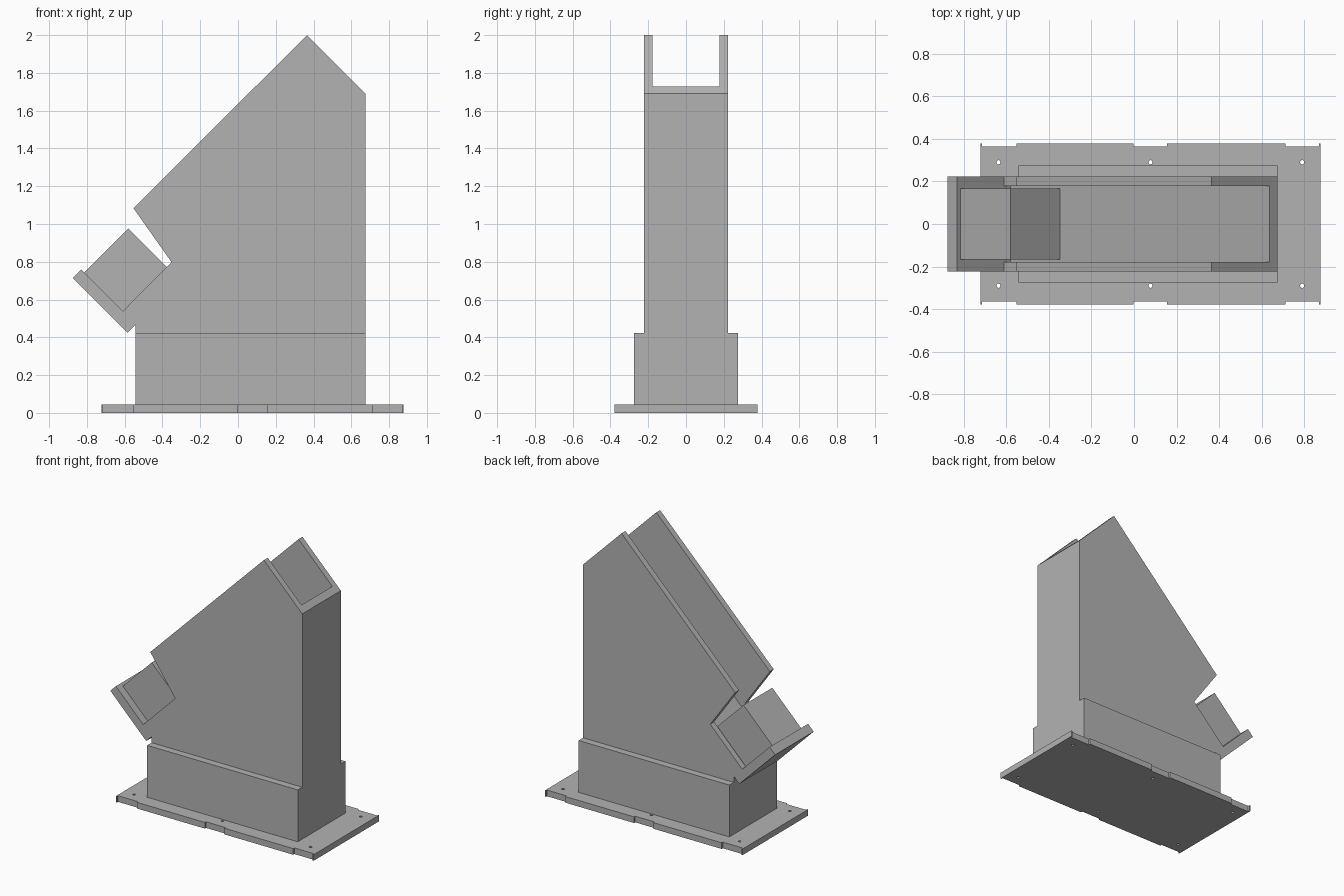
import bpy, bmesh

if "Cube" in bpy.data.objects:
    bpy.data.objects.remove(bpy.data.objects["Cube"])

grey = bpy.data.materials.new("plain grey")
grey.diffuse_color = (0.45, 0.45, 0.45, 1)
grey.use_nodes = True
grey.node_tree.nodes["Principled BSDF"].inputs["Base Color"].default_value = grey.diffuse_color


def prism(name, outline, low, high, axis):
    """Extrude a closed outline along y (x,z points) or z (x,y points)."""
    bm = bmesh.new()
    place = (lambda a, b: (a, low, b)) if axis == "y" else (lambda a, b: (a, b, low))
    face = bm.faces.new([bm.verts.new(place(a, b)) for a, b in outline])
    grown = bmesh.ops.extrude_face_region(bm, geom=[face])
    moved = [v for v in grown["geom"] if isinstance(v, bmesh.types.BMVert)]
    d = high - low
    bmesh.ops.translate(bm, verts=moved, vec=(0, d, 0) if axis == "y" else (0, 0, d))
    bmesh.ops.recalc_face_normals(bm, faces=bm.faces)
    mesh = bpy.data.meshes.new(name)
    bm.to_mesh(mesh)
    bm.free()
    mesh.materials.append(grey)
    obj = bpy.data.objects.new(name, mesh)
    bpy.context.collection.objects.link(obj)
    return obj


def cut(target, cutter):
    """Subtract a cutter from a part, then discard the cutter."""
    mod = target.modifiers.new("cut", "BOOLEAN")
    mod.operation = "DIFFERENCE"
    mod.solver = "EXACT"
    mod.object = cutter
    bpy.context.view_layer.objects.active = target
    bpy.ops.object.modifier_apply(modifier=mod.name)
    bpy.data.objects.remove(cutter, do_unlink=True)


# Base plate with shallow recesses along both long edges
edge, recess = 0.378, 0.365
steps = [(-0.722, edge), (-0.714, recess), (-0.553, edge), (-0.003, recess),
         (0.156, edge), (0.711, recess), (0.868, edge)]
side = []
for i, (x, y) in enumerate(steps):
    x_end = steps[i + 1][0] if i + 1 < len(steps) else 0.876
    side += [(x, y), (x_end, y)]
plate = prism("base_plate", side + [(x, -y) for x, y in reversed(side)], 0, 0.045, "z")

# Six screw holes
for x in (-0.637, 0.077, 0.79):
    for y in (-0.29, 0.29):
        bpy.ops.mesh.primitive_cylinder_add(vertices=16, radius=0.01, depth=0.2,
                                            location=(x, y, 0.02))
        hole = bpy.context.object
        hole.data.materials.append(grey)
        cut(plate, hole)

# Wider foot of the column
prism("foot", [(-0.542, 0.045), (0.675, 0.045), (0.675, 0.424), (-0.542, 0.424)],
      -0.274, 0.274, "y")

# Column with sloping top, side notch and end stop
body = prism("column", [(-0.542, 0.424), (0.675, 0.424), (0.675, 1.69), (0.365, 2.0),
                        (-0.553, 1.083), (-0.352, 0.798), (-0.610, 0.538),
                        (-0.831, 0.759), (-0.876, 0.714), (-0.586, 0.424),
                        (-0.542, 0.468)], -0.2225, 0.2225, "y")

# Sloping channel between the two cheeks, ending at the stop
channel = prism("channel_cutter", [(-0.581, 0.509), (0.819, 1.909), (0.319, 2.409),
                                   (-1.081, 1.009)], -0.178, 0.178, "y")
cut(body, channel)

# Cube resting at the bottom of the channel
cx, cz, r = -0.581, 0.743, 0.234
prism("cube", [(cx - r, cz), (cx, cz - r), (cx + r, cz), (cx, cz + r)],
      -0.166, 0.166, "y")
